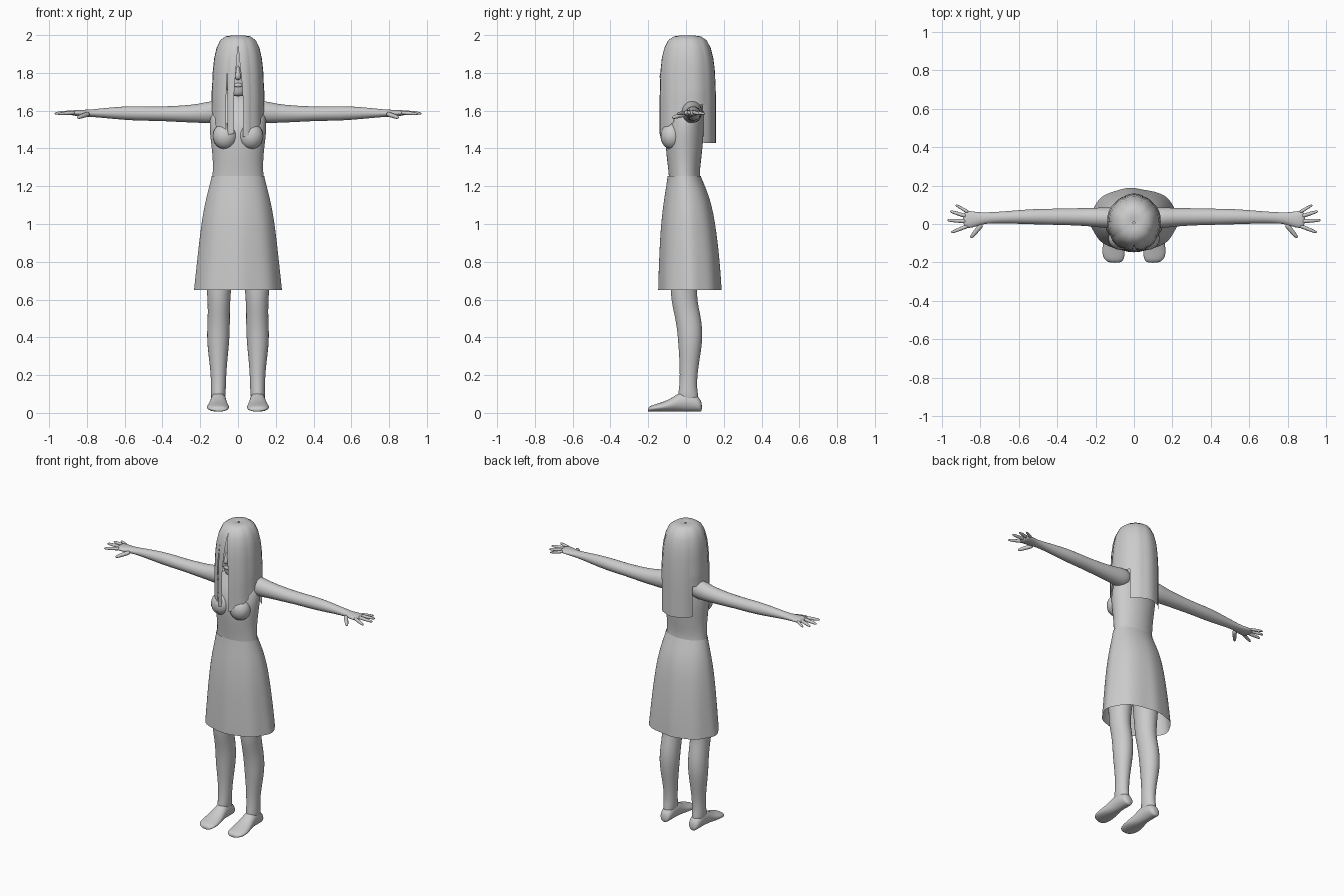
import bpy, bmesh, math
from mathutils import Vector

grey = bpy.data.materials.new("plain grey")
grey.diffuse_color = (0.6, 0.6, 0.6, 1)


def finish(name, bm, subdiv=0):
    bmesh.ops.recalc_face_normals(bm, faces=bm.faces)
    mesh = bpy.data.meshes.new(name)
    bm.to_mesh(mesh)
    bm.free()
    mesh.materials.append(grey)
    ob = bpy.data.objects.new(name, mesh)
    bpy.context.collection.objects.link(ob)
    for p in mesh.polygons:
        p.use_smooth = True
    if subdiv:
        m = ob.modifiers.new("smooth", 'SUBSURF')
        m.levels = m.render_levels = subdiv
    return ob


def loft(name, rings, u, v, sides=20, caps=True, shape=None, subdiv=1):
    """Skin elliptical rings (centre, radius along u, radius along v)."""
    bm = bmesh.new()
    u, v = Vector(u), Vector(v)
    loops = []
    for i, (c, ru, rv) in enumerate(rings):
        loop = []
        for k in range(sides):
            t = 2 * math.pi * k / sides
            f = shape(t, i / (len(rings) - 1)) if shape else 1
            loop.append(bm.verts.new(Vector(c) + u * ru * f * math.cos(t) + v * rv * f * math.sin(t)))
        loops.append(loop)
    for a, b in zip(loops, loops[1:]):
        for k in range(sides):
            j = (k + 1) % sides
            bm.faces.new((a[k], a[j], b[j], b[k]))
    if caps:
        bm.faces.new(loops[0])
        bm.faces.new(loops[-1])
    return finish(name, bm, subdiv)


def ball(name, centre, radii):
    bm = bmesh.new()
    bmesh.ops.create_uvsphere(bm, u_segments=20, v_segments=12, radius=1)
    for w in bm.verts:
        w.co = Vector(centre) + Vector(a * b for a, b in zip(w.co, radii))
    return finish(name, bm)


X, Y, Z = (1, 0, 0), (0, 1, 0), (0, 0, 1)


def upright(rows):
    """Rows of (z, half width, front y, back y)."""
    return [((0, (f + b) / 2, z), w, (b - f) / 2) for z, w, f, b in rows]


# torso and neck
loft("torso", upright([
    (0.92, 0.10, -0.07, 0.09), (0.98, 0.155, -0.09, 0.12), (1.08, 0.16, -0.09, 0.12),
    (1.18, 0.145, -0.09, 0.09), (1.25, 0.135, -0.09, 0.07), (1.33, 0.133, -0.10, 0.08),
    (1.42, 0.142, -0.11, 0.09), (1.50, 0.153, -0.11, 0.095), (1.57, 0.150, -0.085, 0.095),
    (1.625, 0.135, -0.05, 0.09), (1.665, 0.095, -0.03, 0.085), (1.70, 0.058, -0.035, 0.075),
    (1.80, 0.052, -0.045, 0.06)]), X, Y, 24)
for s in (1, -1):
    ball("bust", (s * 0.068, -0.075, 1.465), (0.066, 0.06, 0.07))

# skirt, open at the hem, with soft folds and a shallow dip at the back
def folds(t, s):
    low = 1 - s
    return 1 + low * (0.018 * math.cos(8 * t) - 0.05 * math.exp(-((t - 1.42) / 0.2) ** 2))


loft("skirt", upright([
    (0.65, 0.23, -0.145, 0.19), (0.72, 0.223, -0.144, 0.186), (0.83, 0.212, -0.14, 0.177),
    (0.95, 0.199, -0.135, 0.163), (1.06, 0.184, -0.125, 0.146), (1.15, 0.165, -0.113, 0.122),
    (1.21, 0.149, -0.103, 0.096), (1.255, 0.139, -0.097, 0.078)]),
    X, Y, 48, caps=False, shape=folds)

# head and nose
loft("head", upright([
    (1.675, 0.025, -0.10, -0.04), (1.69, 0.048, -0.112, 0.01), (1.73, 0.072, -0.118, 0.07),
    (1.79, 0.090, -0.12, 0.10), (1.85, 0.097, -0.12, 0.12), (1.91, 0.092, -0.112, 0.115),
    (1.955, 0.07, -0.08, 0.085), (1.975, 0.03, -0.03, 0.04)]), X, Y)
loft("nose", [((0, -0.115, 1.84), 0.008, 0.006), ((0, -0.124, 1.80), 0.012, 0.012),
              ((0, -0.128, 1.775), 0.018, 0.017), ((0, -0.118, 1.762), 0.012, 0.008)], X, Y, 10)
ball("lips", (0, -0.116, 1.735), (0.024, 0.010, 0.011))

# arms, hands, legs and feet on both sides
for s in (1, -1):
    loft("arm", [((s * x, (a + b) / 2, (lo + hi) / 2), (b - a) / 2, (hi - lo) / 2)
                 for x, a, b, lo, hi in (
        (0.07, -0.02, 0.085, 1.54, 1.65), (0.14, -0.025, 0.088, 1.53, 1.655),
        (0.20, -0.015, 0.085, 1.535, 1.637), (0.30, -0.008, 0.083, 1.538, 1.627),
        (0.42, -0.005, 0.08, 1.546, 1.622), (0.50, -0.003, 0.08, 1.545, 1.625),
        (0.60, 0.0, 0.073, 1.55, 1.624), (0.70, 0.004, 0.064, 1.56, 1.615),
        (0.78, 0.002, 0.06, 1.567, 1.606), (0.82, -0.014, 0.063, 1.568, 1.605),
        (0.86, -0.024, 0.07, 1.572, 1.604), (0.89, -0.02, 0.066, 1.577, 1.6))], Y, Z, 16)
    # fingers and thumb as base point, tip point and thickness
    for name, base, tip, r in (
            ("little_finger", (0.86, 0.06, 1.590), (0.928, 0.10, 1.583), 0.0085),
            ("ring_finger", (0.87, 0.04, 1.592), (0.958, 0.067, 1.584), 0.010),
            ("middle_finger", (0.87, 0.014, 1.592), (0.972, 0.02, 1.585), 0.0105),
            ("index_finger", (0.86, -0.008, 1.590), (0.952, -0.045, 1.583), 0.010),
            ("thumb", (0.79, 0.0, 1.583), (0.85, -0.073, 1.563), 0.013)):
        a, b = (Vector((s * p[0], p[1], p[2])) for p in (base, tip))
        side = (b - a).normalized().cross(Vector(Z))
        loft(name, [(a.lerp(b, f), r * k, r * k) for f, k in
                    ((0, 1.2), (0.3, 1.1), (0.6, 1), (0.85, 0.85), (1, 0.45))], side, Z, 8)
    loft("leg", [((s * (x0 + x1) / 2, (y0 + y1) / 2, z), (x1 - x0) / 2, (y1 - y0) / 2)
                 for z, x0, x1, y0, y1 in (
        (0.05, 0.07, 0.14, -0.04, 0.07), (0.09, 0.066, 0.144, -0.045, 0.066),
        (0.13, 0.064, 0.144, -0.036, 0.058), (0.20, 0.062, 0.144, -0.033, 0.06),
        (0.28, 0.056, 0.153, -0.035, 0.072), (0.37, 0.046, 0.165, -0.042, 0.087),
        (0.45, 0.042, 0.164, -0.048, 0.088), (0.53, 0.043, 0.160, -0.064, 0.075),
        (0.60, 0.04, 0.162, -0.08, 0.058), (0.68, 0.034, 0.168, -0.083, 0.06),
        (0.82, 0.018, 0.172, -0.09, 0.08), (0.98, 0.008, 0.165, -0.09, 0.10))], X, Y)
    loft("foot", [((s * x, y, 0.006 + h / 2), w, h / 2) for y, x, w, h in (
        (0.085, 0.104, 0.020, 0.045), (0.072, 0.104, 0.036, 0.075), (0.04, 0.104, 0.040, 0.10),
        (-0.01, 0.104, 0.042, 0.115), (-0.05, 0.104, 0.046, 0.092), (-0.09, 0.105, 0.054, 0.065),
        (-0.13, 0.106, 0.061, 0.05), (-0.17, 0.106, 0.058, 0.038), (-0.192, 0.102, 0.046, 0.030),
        (-0.202, 0.098, 0.025, 0.018))], X, Z, 16)

# hair: overlapping sheets that fall from the crown
FALL = [(0.04, 1.992), (0.25, 1.998), (0.48, 1.993), (0.68, 1.972), (0.82, 1.93), (0.91, 1.875),
        (0.96, 1.81), (0.985, 1.73)]


def lock(name, top, bottom, z_ends, swell=1.0):
    """Angles in degrees from the front, positive towards +x."""
    bm = bmesh.new()
    cols, low = 4, 4
    grid = []
    for i in range(cols + 1):
        f = i / cols
        a0 = top[0] + (top[1] - top[0]) * f
        a1 = bottom[0] + (bottom[1] - bottom[0]) * f
        z_end = z_ends[0] + (z_ends[1] - z_ends[0]) * f
        path = FALL + [(1.0, 1.73 + (z_end - 1.73) * k / low) for k in range(1, low + 1)]
        column = []
        for r, z in path:
            s = min(1, max(0, (1.95 - z) / 0.25))
            t = math.radians(a0 + (a1 - a0) * s)
            bulge = r * swell * (1 - 0.025 * (2 * f - 1) ** 2)
            column.append(bm.verts.new((0.14 * bulge * math.sin(t),
                                        0.006 - 0.15 * bulge * math.cos(t), z)))
        grid.append(column)
    for a, b in zip(grid, grid[1:]):
        for k in range(len(a) - 1):
            bm.faces.new((a[k], b[k], b[k + 1], a[k + 1]))
    return finish(name, bm)


for top, bottom, ends, swell in (
        ((0, 32), (11, 34), (1.46, 1.48), 1.0),
        ((28, 62), (30, 62), (1.48, 1.54), 1.02),
        ((58, 96), (58, 96), (1.55, 1.63), 1.0),
        ((92, 132), (92, 134), (1.63, 1.63), 1.02),
        ((0, -26), (-9, -24), (1.48, 1.47), 1.0),
        ((-22, -58), (-27, -60), (1.43, 1.53), 1.02),
        ((-54, -96), (-56, -96), (1.55, 1.63), 1.0),
        ((-92, -132), (-92, -134), (1.63, 1.63), 1.02),
        ((126, 164), (126, 164), (1.43, 1.43), 1.0),
        ((160, 200), (160, 200), (1.43, 1.43), 1.02),
        ((196, 234), (196, 234), (1.43, 1.43), 1.0)):
    lock("hair_lock", top, bottom, ends, swell)
